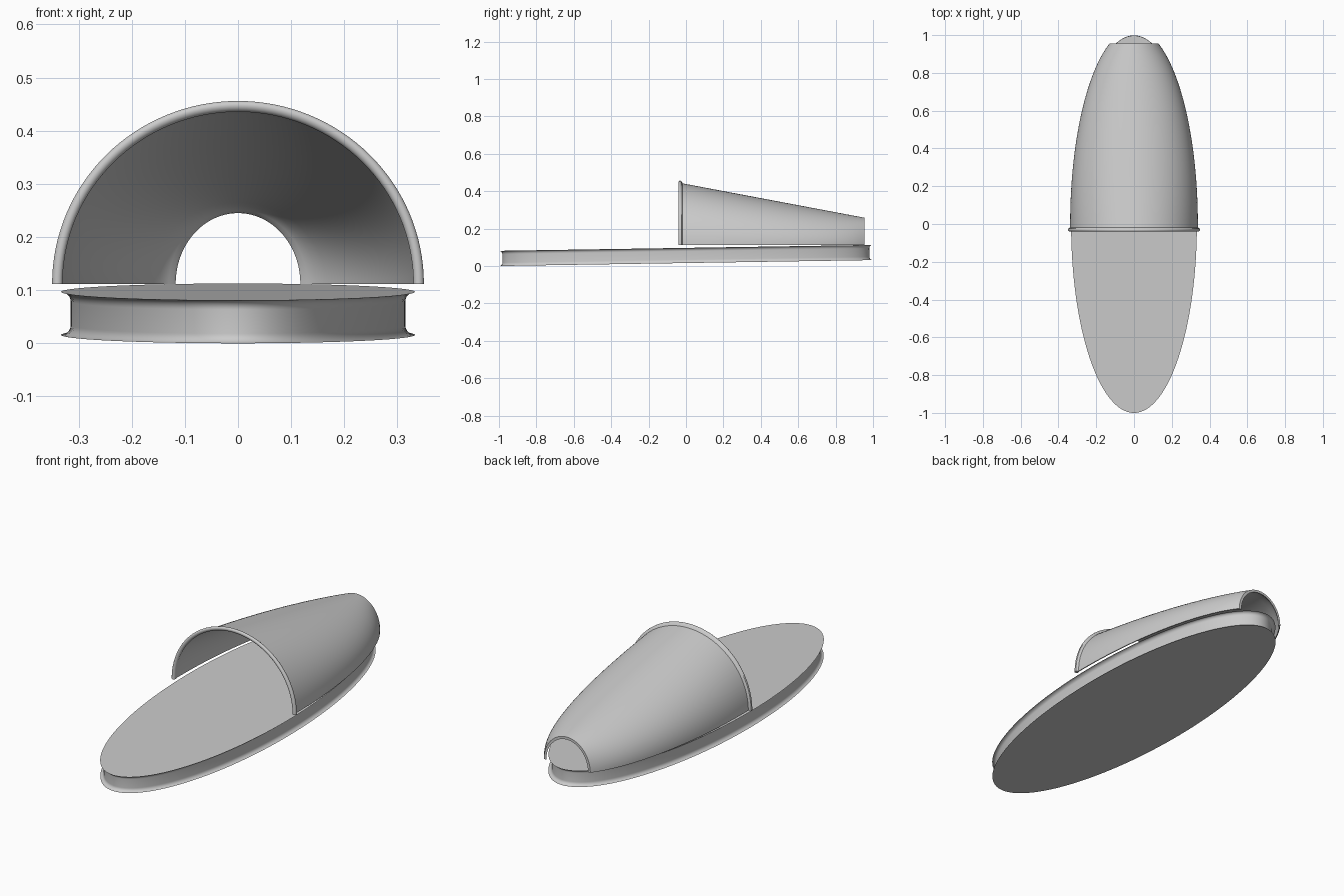
import bpy, bmesh, math

cube = bpy.data.objects.get("Cube")
if cube:
    bpy.data.objects.remove(cube, do_unlink=True)

grey = bpy.data.materials.new("light_grey")
grey.use_nodes = True
grey.diffuse_color = (0.6, 0.6, 0.6, 1)
grey.node_tree.nodes["Principled BSDF"].inputs["Base Color"].default_value = grey.diffuse_color


def loft(name, rings, closed_ring, closed_loft):
    """Skin a list of equal point rings, capping the open ends."""
    bm = bmesh.new()
    rows = [[bm.verts.new(p) for p in ring] for ring in rings]
    n = len(rows[0])
    pairs = list(zip(rows, rows[1:]))
    if closed_loft:
        pairs.append((rows[-1], rows[0]))
    for a, b in pairs:
        for i in range(n if closed_ring else n - 1):
            j = (i + 1) % n
            bm.faces.new((a[i], a[j], b[j], b[i]))
    if closed_ring and not closed_loft:
        bm.faces.new(rows[0])
        bm.faces.new(rows[-1])
    bmesh.ops.recalc_face_normals(bm, faces=bm.faces)
    mesh = bpy.data.meshes.new(name)
    bm.to_mesh(mesh)
    bm.free()
    mesh.materials.append(grey)
    obj = bpy.data.objects.new(name, mesh)
    bpy.context.collection.objects.link(obj)
    bpy.ops.object.select_all(action='DESELECT')
    obj.select_set(True)
    bpy.context.view_layer.objects.active = obj
    bpy.ops.object.shade_smooth_by_angle(angle=math.radians(35))
    return obj


# Base board: elliptical disc with a hollowed edge, tilted up at the back
HALF_W, HALF_L, THICK, COVE = 0.333, 0.999, 0.081, 0.018
TILT = 0.0158
cove = []
for k in range(9):
    a = math.pi / 2 * k / 8
    cove.append((COVE * math.sin(a), COVE * (1 - math.cos(a))))
edge = cove + [(inset, THICK - z) for inset, z in reversed(cove)]


def ellipse(inset, z, sides=128):
    angles = [2 * math.pi * i / sides for i in range(sides)]
    return [((HALF_W - inset) * math.cos(a), (HALF_L - inset) * math.sin(a), z)
            for a in angles]


board = loft("base_board", [ellipse(i, z) for i, z in edge], True, False)
board.rotation_euler.x = TILT
board.location.z = HALF_L * math.sin(TILT)

# Hood: half-round shell narrowing to the back, with rolled rims at both ends
FLOOR, FRONT, BACK = 0.112, -0.03, 0.955


def hood_size(y):
    width = 0.338 * math.sqrt(1 - (max(y, 0) / 1.035) ** 2)
    height = 0.33 - 0.184 * (y + 0.02) / 0.975
    return width, height


def arch(y, offset, steps=64):
    w, h = hood_size(y)
    return [((w + offset) * math.cos(math.pi * i / steps), y,
             FLOOR + (h + offset) * math.sin(math.pi * i / steps))
            for i in range(steps + 1)]


STEPS, SKIN = 32, 0.005
run = [-0.018 + (BACK + 0.018) * i / STEPS for i in range(STEPS + 1)]
profile = [(y, 0.0) for y in run]
# inward lip at the back opening
profile += [(BACK, -0.013), (BACK - 0.006, -0.013), (BACK - 0.012, -0.009)]
profile += [(y, -SKIN) for y in reversed(run[:-1])]
# rounded bead around the front opening
for k in range(13):
    a = math.radians(-60 - 240 * k / 12)
    profile.append((FRONT + 0.010 * math.cos(a), 0.002 + 0.010 * math.sin(a)))

hood = loft("hood", [arch(y, d) for y, d in profile], False, True)

# Close the two feet of the hood
bm = bmesh.new()
bm.from_mesh(hood.data)
bmesh.ops.holes_fill(bm, edges=[e for e in bm.edges if e.is_boundary], sides=0)
bmesh.ops.recalc_face_normals(bm, faces=bm.faces)
for f in bm.faces:
    if len(f.verts) > 4:
        f.smooth = False
        for e in f.edges:
            e.smooth = False
bm.to_mesh(hood.data)
bm.free()
